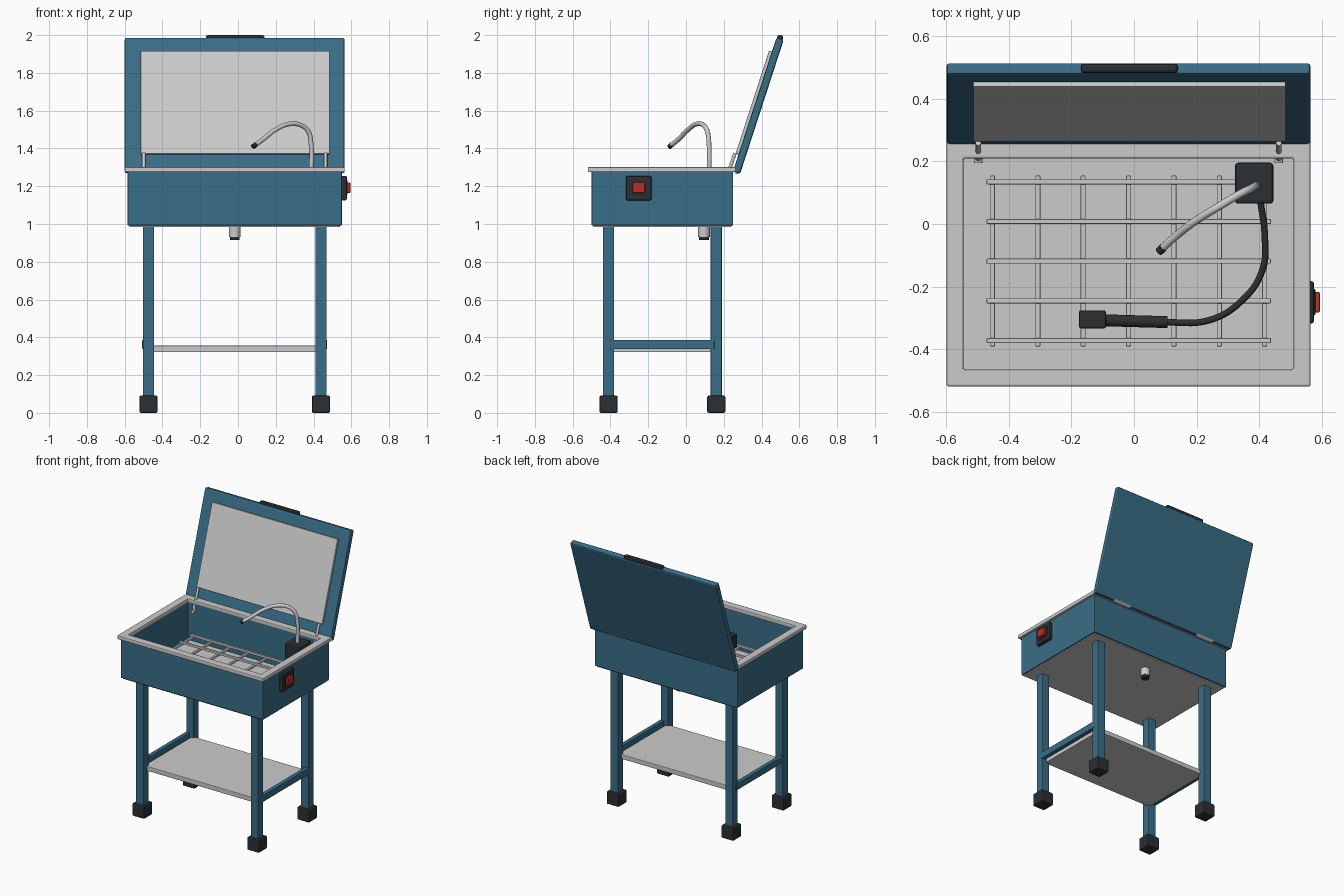
import bpy, bmesh, math
from mathutils import Vector, Matrix

if "Cube" in bpy.data.objects:
    bpy.data.objects.remove(bpy.data.objects["Cube"])


def material(name, rgb):
    m = bpy.data.materials.new(name)
    m.diffuse_color = (*rgb, 1)
    m.use_nodes = True
    m.node_tree.nodes["Principled BSDF"].inputs["Base Color"].default_value = m.diffuse_color
    return m


BLUE = material("blue_paint", (0.042, 0.155, 0.245))
DARK = material("dark_rubber", (0.025, 0.029, 0.033))
RED = material("red_plastic", (0.5, 0.03, 0.02))
CX = -0.0175  # centre line of the cabinet


def finish(ob, name, mat, bevel=0.0):
    ob.name = name
    if mat:
        ob.data.materials.append(mat)
    if bevel:
        b = ob.modifiers.new("bevel", 'BEVEL')
        b.width, b.segments = bevel, 2
        b.limit_method = 'ANGLE'
    return ob


def from_bmesh(bm, name, mat, bevel=0.0):
    bmesh.ops.recalc_face_normals(bm, faces=bm.faces)
    me = bpy.data.meshes.new(name)
    bm.to_mesh(me)
    bm.free()
    ob = bpy.data.objects.new(name, me)
    bpy.context.collection.objects.link(ob)
    return finish(ob, name, mat, bevel)


def box(name, x, y, z, mat=None, bevel=0.004, matrix=None):
    """Box from (min, max) ranges, optionally moved by a matrix."""
    bm = bmesh.new()
    bmesh.ops.create_cube(bm, size=1)
    for v in bm.verts:
        v.co = Vector([(r[0] + r[1]) / 2 + c * (r[1] - r[0]) for r, c in zip((x, y, z), v.co)])
    if matrix:
        bm.transform(matrix)
    return from_bmesh(bm, name, mat, bevel)


def frame(name, x, y, z, t, mat=None, bevel=0.004):
    """Open rectangular ring with wall thickness t."""
    bm = bmesh.new()
    loops = []
    for d, h in ((0, z[0]), (0, z[1]), (t, z[1]), (t, z[0])):
        loops.append([bm.verts.new((px, py, h)) for px, py in (
            (x[0] + d, y[0] + d), (x[1] - d, y[0] + d), (x[1] - d, y[1] - d), (x[0] + d, y[1] - d))])
    for i in range(4):
        a, b = loops[i], loops[(i + 1) % 4]
        for k in range(4):
            j = (k + 1) % 4
            bm.faces.new((a[k], a[j], b[j], b[k]))
    return from_bmesh(bm, name, mat, bevel)


def rod(name, a, b, r, mat=None, sides=20):
    """Cylinder between two points."""
    a, b = Vector(a), Vector(b)
    bpy.ops.mesh.primitive_cylinder_add(vertices=sides, radius=r, depth=(b - a).length, location=(a + b) / 2)
    ob = bpy.context.object
    ob.rotation_euler = (b - a).to_track_quat('Z', 'Y').to_euler()
    bpy.ops.object.shade_smooth_by_angle()
    return finish(ob, name, mat)


def tube(name, pts, r, mat=None):
    """Smooth round tube through points."""
    cu = bpy.data.curves.new(name, 'CURVE')
    cu.dimensions = '3D'
    cu.bevel_depth, cu.bevel_resolution = r, 4
    cu.use_fill_caps = True
    cu.resolution_u = 8
    s = cu.splines.new('BEZIER')
    s.bezier_points.add(len(pts) - 1)
    for p, co in zip(s.bezier_points, pts):
        p.co = co
        p.handle_left_type = p.handle_right_type = 'AUTO'
    ob = bpy.data.objects.new(name, cu)
    bpy.context.collection.objects.link(ob)
    return finish(ob, name, mat)


# Basin: walls, floor, rim, drain
frame("basin_walls", (-0.585, 0.55), (-0.5, 0.25), (0.992, 1.28), 0.035, BLUE, 0.005)
box("basin_floor", (-0.575, 0.54), (-0.49, 0.24), (0.984, 1.004))
frame("basin_rim", (-0.6, 0.565), (-0.52, 0.265), (1.274, 1.302), 0.055, None, 0.006)
rod("drain_pipe", (CX, 0.095, 0.93), (CX, 0.095, 0.99), 0.031)
rod("drain_cap", (CX, 0.095, 0.914), (CX, 0.095, 0.932), 0.026, DARK)

# Stand: legs, feet, side rails, shelf
for sx, side in ((-1, "left"), (1, "right")):
    x = CX + sx * 0.4565
    for y, end in ((-0.41, "front"), (0.16, "back")):
        box(f"{end}_{side}_leg", (x - 0.03, x + 0.03), (y - 0.03, y + 0.03), (0.05, 0.99), BLUE)
        box(f"{end}_{side}_foot", (x - 0.048, x + 0.048), (y - 0.048, y + 0.048), (0, 0.092), DARK, 0.008)
    xo = x + sx * 0.018
    box(f"{side}_rail", (xo - 0.015, xo + 0.015), (-0.4, 0.15), (0.338, 0.386), BLUE)
box("shelf", (CX - 0.45, CX + 0.45), (-0.40, 0.15), (0.322, 0.356))

# Wire grate inside the basin
for i in range(5):
    y = 0.135 - i * 0.127
    box(f"grate_long_bar_{i}", (-0.472, 0.438), (y - 0.008, y + 0.008), (1.082, 1.098), None, 0.003)
for i in range(7):
    x = -0.453 + i * 0.1452
    box(f"grate_cross_bar_{i}", (x - 0.008, x + 0.008), (-0.392, 0.155), (1.07, 1.086), None, 0.003)

# Tilted lid with inner panel and handle
TILT = Matrix.Translation((CX, 0.383, 1.627)) @ Matrix.Rotation(math.radians(-18), 4, 'X')
box("lid", (-0.5825, 0.5825), (-0.02, 0.02), (-0.3725, 0.3725), BLUE, 0.01, TILT)
box("lid_inner_panel", (-0.4975, 0.5025), (-0.036, -0.018), (-0.279, 0.294), None, 0.003, TILT)
box("lid_handle", (-0.17, 0.14), (0.483, 0.513), (1.97, 2.0), DARK, 0.009)

# Lid stays and hinges
for sx, side in ((-1, "left"), (1, "right")):
    x = CX + sx * 0.481
    rod(f"{side}_lid_stay", (x, 0.203, 1.215), (x, 0.26, 1.375), 0.009)
    rod(f"{side}_stay_pin", (x, 0.195, 1.225), (x, 0.22, 1.225), 0.014)
    h = CX + sx * 0.355
    rod(f"{side}_hinge", (h - 0.07, 0.272, 1.285), (h + 0.07, 0.272, 1.285), 0.02)

# Power switch on the right wall
box("switch_box", (0.548, 0.576), (-0.318, -0.183), (1.125, 1.255), DARK, 0.008)
box("switch_bezel", (0.57, 0.58), (-0.292, -0.208), (1.155, 1.23), DARK, 0.003)
box("switch_button", (0.57, 0.595), (-0.283, -0.218), (1.165, 1.22), RED, 0.004)

# Pump and gooseneck spout
box("pump_box", (0.323, 0.446), (0.065, 0.196), (1.09, 1.27), DARK, 0.01)
tube("spout", [(0.387, 0.122, 1.26), (0.387, 0.122, 1.42), (0.372, 0.113, 1.49), (0.335, 0.094, 1.522),
               (0.275, 0.058, 1.53), (0.2, 0.012, 1.5), (0.135, -0.038, 1.45), (0.088, -0.08, 1.415)], 0.0125)
rod("spout_tip", (0.094, -0.075, 1.42), (0.08, -0.088, 1.409), 0.0135, DARK)

# Hose and wash brush
tube("brush_hose", [(0.405, 0.07, 1.2), (0.418, -0.03, 1.18), (0.41, -0.15, 1.16), (0.34, -0.25, 1.155),
                    (0.24, -0.308, 1.155), (0.09, -0.315, 1.155)], 0.0105, DARK)
rod("brush_handle", (-0.1, -0.308, 1.16), (0.107, -0.314, 1.155), 0.019, DARK)
box("brush_head", (-0.176, -0.09), (-0.334, -0.276), (1.098, 1.195), DARK, 0.006)
